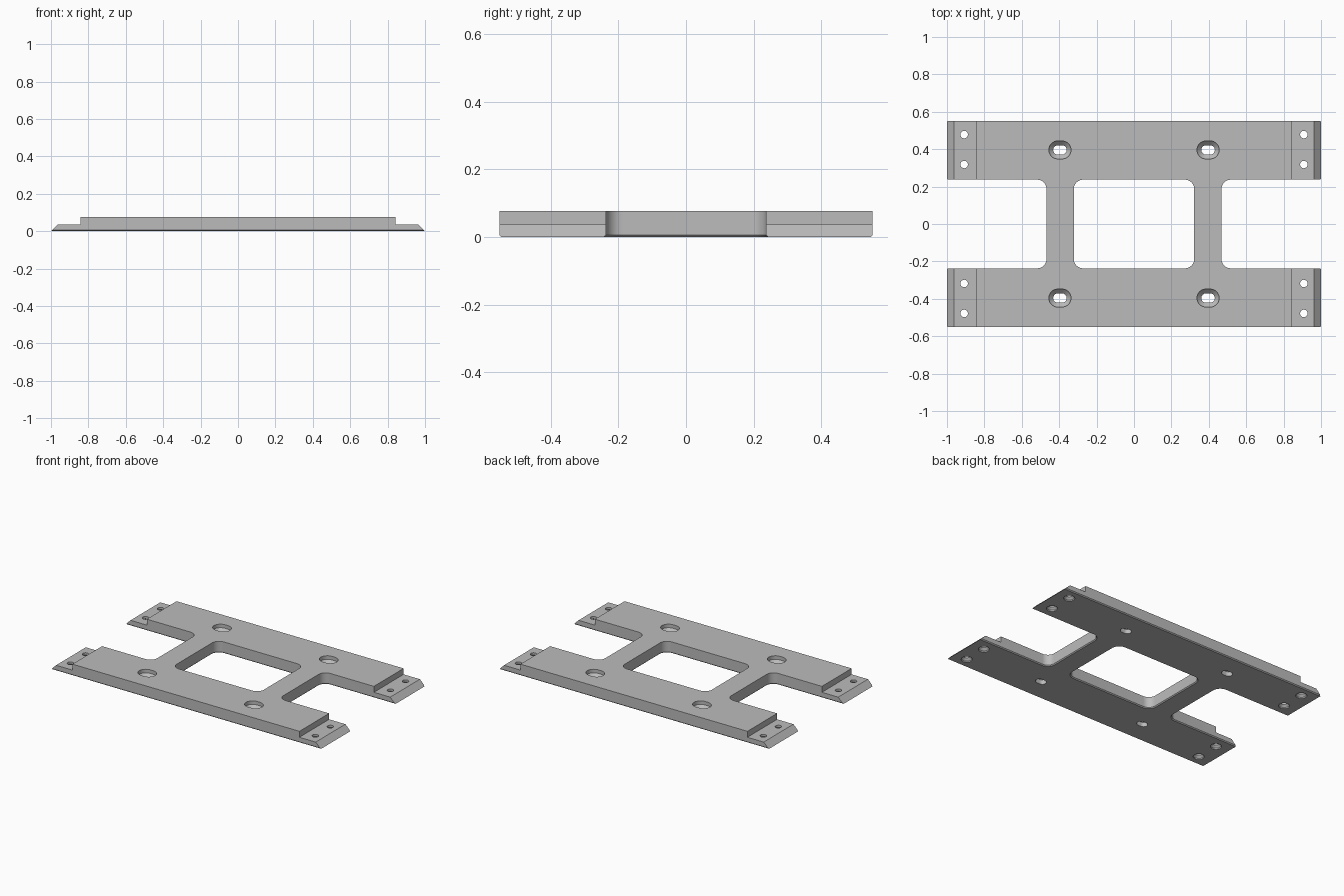
import bpy, bmesh
from math import cos, sin, pi

cube = bpy.data.objects.get("Cube")
if cube:
    bpy.data.objects.remove(cube, do_unlink=True)

TOP, STEP, HALF_DEPTH = 0.077, 0.037, 0.552

grey = bpy.data.materials.new("plain grey")
grey.use_nodes = True
grey.diffuse_color = (0.5, 0.5, 0.5, 1)
grey.node_tree.nodes["Principled BSDF"].inputs["Base Color"].default_value = (0.5, 0.5, 0.5, 1)


def to_object(bm, name):
    bmesh.ops.remove_doubles(bm, verts=bm.verts, dist=1e-5)
    bmesh.ops.recalc_face_normals(bm, faces=bm.faces)
    mesh = bpy.data.meshes.new(name)
    bm.to_mesh(mesh)
    bm.free()
    mesh.materials.append(grey)
    obj = bpy.data.objects.new(name, mesh)
    bpy.context.collection.objects.link(obj)
    return obj


def loft(bm, cx, cy, hx, hy, r, levels, seg=10):
    """Rounded rectangle lofted through (height, outward growth) levels."""
    rings = []
    for z, grow in levels:
        ring = []
        for k, (sx, sy) in enumerate([(1, 1), (-1, 1), (-1, -1), (1, -1)]):
            for i in range(seg + 1):
                a = (k + i / seg) * pi / 2
                ring.append(bm.verts.new((cx + sx * (hx - r) + (r + grow) * cos(a),
                                          cy + sy * (hy - r) + (r + grow) * sin(a), z)))
        rings.append(ring)
    n = len(rings[0])
    for low, high in zip(rings, rings[1:]):
        for i in range(n):
            j = (i + 1) % n
            bm.faces.new((low[i], low[j], high[j], high[i]))
    bm.faces.new(rings[0])
    bm.faces.new(rings[-1])


# Plate: stepped profile with tapered ends, extruded front to back
bm = bmesh.new()
right_half = [(1, 0), (0.963, STEP), (0.842, STEP), (0.842, TOP)]
profile = right_half + [(-x, z) for x, z in reversed(right_half)]
face = bm.faces.new([bm.verts.new((x, -HALF_DEPTH, z)) for x, z in profile])
extruded = bmesh.ops.extrude_face_region(bm, geom=[face])["geom"]
bmesh.ops.translate(bm, vec=(0, 2 * HALF_DEPTH, 0),
                    verts=[v for v in extruded if isinstance(v, bmesh.types.BMVert)])
# Small chamfer along the bottom front and back edges
long_edges = [e for e in bm.edges if all(v.co.z < 0.001 for v in e.verts)
              and abs(e.verts[0].co.x - e.verts[1].co.x) > 1]
bmesh.ops.bevel(bm, geom=long_edges, offset=0.006, segments=1, affect='EDGES')
plate = to_object(bm, "mounting_plate")

# Cutter for all openings
bm = bmesh.new()
window = [(-0.02, 0.006), (0, 0.006), (0.006, 0), (0.1, 0)]
slot = [(-0.02, 0), (0.03, 0), (0.053, 0.023), (0.1, 0.023)]
screw = [(-0.02, 0.014), (0.008, 0.014), (0.022, 0), (0.1, 0)]

loft(bm, 0, 0, 0.322, 0.237, 0.05, window)
for sx in (-1, 1):
    loft(bm, sx * 0.868, 0, 0.4, 0.237, 0.05, window)
    for sy in (-1, 1):
        loft(bm, sx * 0.396, sy * 0.396, 0.036, 0.025, 0.025, slot)
        for y in (0.318, 0.478):
            loft(bm, sx * 0.908, sy * y, 0.02, 0.02, 0.02, screw, 6)
cutter = to_object(bm, "openings_cutter")
cutter.hide_render = True

# Cut the openings and finish the shading
mod = plate.modifiers.new("openings", 'BOOLEAN')
mod.operation = 'DIFFERENCE'
mod.solver = 'EXACT'
mod.object = cutter
bpy.ops.object.select_all(action='DESELECT')
plate.select_set(True)
bpy.context.view_layer.objects.active = plate
bpy.ops.object.modifier_apply(modifier=mod.name)
bpy.data.objects.remove(cutter, do_unlink=True)
bpy.ops.object.shade_smooth_by_angle(angle=pi / 6)
